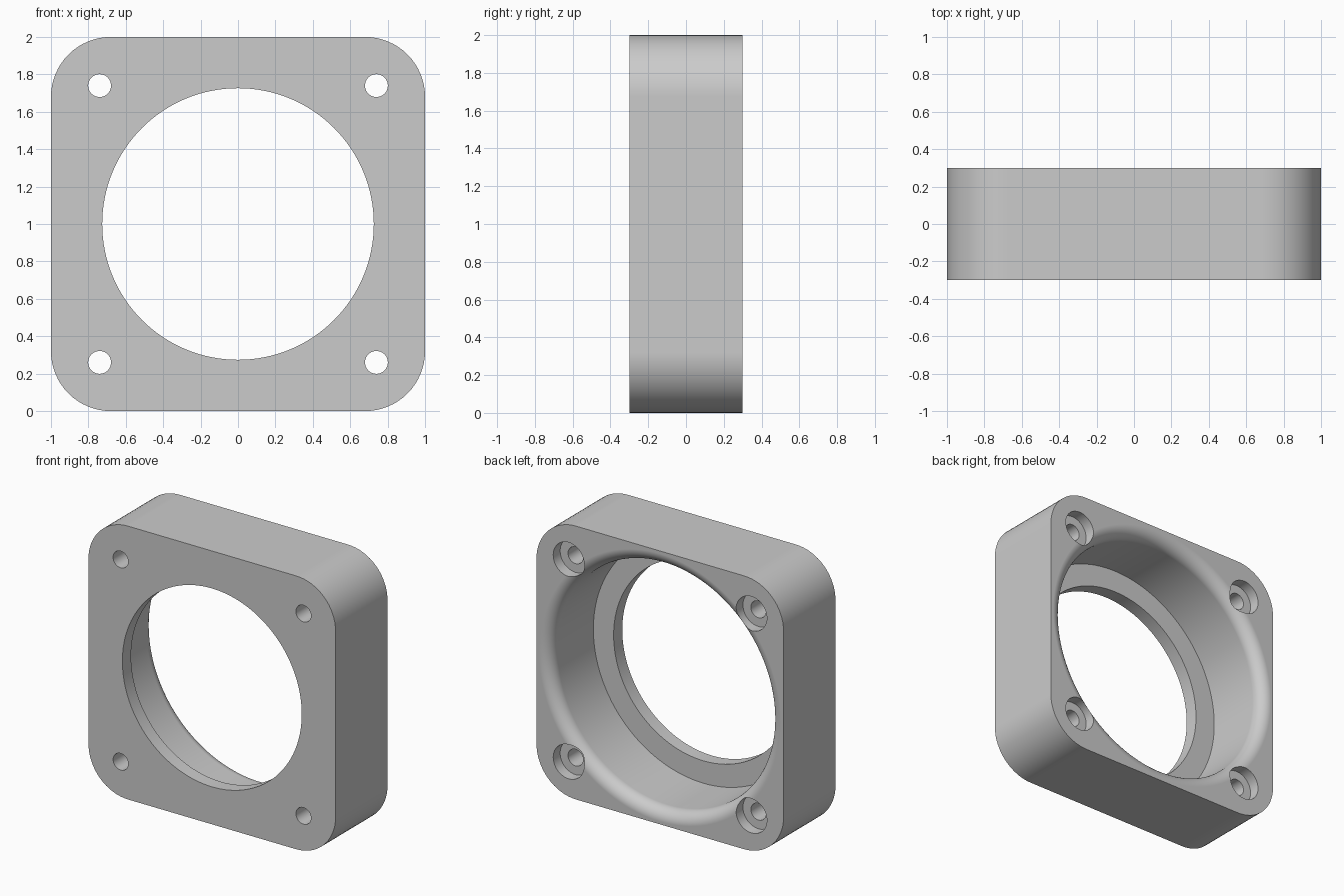
import bpy, bmesh
from math import sin, cos, pi, radians

if "Cube" in bpy.data.objects:
    bpy.data.objects.remove(bpy.data.objects["Cube"], do_unlink=True)

HALF_DEPTH = 0.3
CORNER = 0.32      # outer corner radius
BOLT = 0.74        # bolt hole offset from the centre
LIP_R, BORE_R, FLARE = 0.726, 0.89, 0.09

grey = bpy.data.materials.new("plain grey")
grey.use_nodes = True
grey.diffuse_color = (0.6, 0.6, 0.6, 1)
grey.node_tree.nodes["Principled BSDF"].inputs["Base Color"].default_value = (0.6, 0.6, 0.6, 1)


def loft(name, rings):
    """Closed solid from rings of points with equal counts."""
    bm = bmesh.new()
    loops = [[bm.verts.new(p) for p in ring] for ring in rings]
    for a, b in zip(loops, loops[1:]):
        for i in range(len(a)):
            bm.faces.new((a[i - 1], a[i], b[i], b[i - 1]))
    bm.faces.new(loops[0])
    bm.faces.new(loops[-1])
    bmesh.ops.recalc_face_normals(bm, faces=bm.faces)
    mesh = bpy.data.meshes.new(name)
    bm.to_mesh(mesh)
    bm.free()
    mesh.materials.append(grey)
    obj = bpy.data.objects.new(name, mesh)
    bpy.context.collection.objects.link(obj)
    return obj


def turned(name, profile, x, z, sides):
    """Solid of revolution about a front-to-back axis, from (radius, y) pairs."""
    angles = [2 * pi * i / sides for i in range(sides)]
    return loft(name, [[(x + r * cos(a), y, z + r * sin(a)) for a in angles]
                       for r, y in profile])


# Square body with rounded corners
steps = 16
outline = []
for k, (sx, sz) in enumerate([(1, 1), (-1, 1), (-1, -1), (1, -1)]):
    for i in range(steps + 1):
        a = (k + i / steps) * pi / 2
        outline.append((sx * (1 - CORNER) + CORNER * cos(a),
                        1 + sz * (1 - CORNER) + CORNER * sin(a)))
frame = loft("frame", [[(x, y, z) for x, z in outline]
                       for y in (-HALF_DEPTH, HALF_DEPTH)])

# Stepped main bore: front lip, wide bore, rounded flare at the back
back = HALF_DEPTH
profile = [(LIP_R, -0.4), (LIP_R, -0.2), (BORE_R, -0.2)]
for i in range(11):
    t = i / 10 * pi / 2
    profile.append((BORE_R + FLARE * (1 - cos(t)), back - FLARE * (1 - sin(t))))
profile.append((BORE_R + FLARE, 0.4))
cutters = [turned("bore_cutter", profile, 0, 1, 128)]

# Counterbored bolt holes in the corners
bolt = [(0.061, -0.4), (0.061, 0.22), (0.125, 0.22), (0.125, 0.4)]
for sx in (-1, 1):
    for sz in (-1, 1):
        cutters.append(turned("bolt_cutter", bolt, sx * BOLT, 1 + sz * BOLT, 40))

# Cut the holes, then discard the cutters
bpy.context.view_layer.objects.active = frame
for cutter in cutters:
    mod = frame.modifiers.new("cut", "BOOLEAN")
    mod.operation = "DIFFERENCE"
    mod.solver = "EXACT"
    mod.object = cutter
    bpy.ops.object.modifier_apply(modifier=mod.name)
    bpy.data.objects.remove(cutter, do_unlink=True)

# Smooth rounds, crisp edges, flat faces
for obj in bpy.context.selected_objects:
    obj.select_set(False)
frame.select_set(True)
bpy.ops.object.shade_smooth_by_angle(angle=radians(30))
weighted = frame.modifiers.new("flat_face_normals", "WEIGHTED_NORMAL")
weighted.keep_sharp = True
